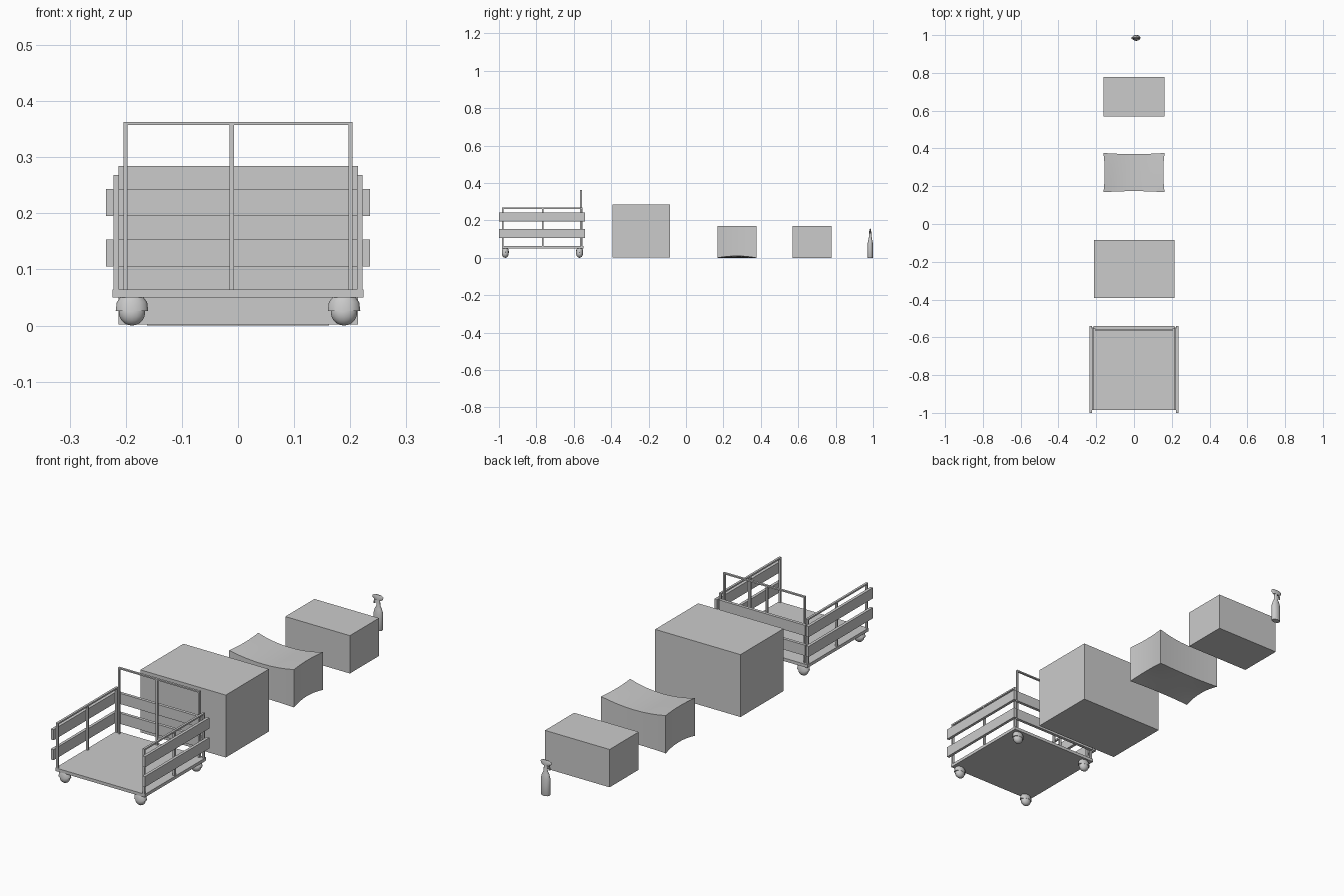
import bpy, bmesh, math

if "Cube" in bpy.data.objects:
    bpy.data.objects.remove(bpy.data.objects["Cube"])


def mesh_object(name, bm, smooth=False):
    bmesh.ops.recalc_face_normals(bm, faces=bm.faces)
    me = bpy.data.meshes.new(name)
    bm.to_mesh(me)
    bm.free()
    ob = bpy.data.objects.new(name, me)
    bpy.context.collection.objects.link(ob)
    if smooth:
        bpy.context.view_layer.objects.active = ob
        ob.select_set(True)
        bpy.ops.object.shade_smooth_by_angle(angle=math.radians(40))
        ob.select_set(False)
    return ob


def box(name, x, y, z):
    """Box from (min, max) ranges."""
    bm = bmesh.new()
    bmesh.ops.create_cube(bm, size=1)
    for v in bm.verts:
        v.co = [r[0] + (c + 0.5) * (r[1] - r[0]) for c, r in zip(v.co, (x, y, z))]
    return mesh_object(name, bm)


def lathe(name, rings, y, n=16):
    """Elliptical loft: rings of (z, centre x, half x, half y), capped."""
    bm = bmesh.new()
    loops = []
    for z, cx, rx, ry in rings:
        loops.append([bm.verts.new((cx + rx * math.cos(a), y + ry * math.sin(a), z))
                      for a in (2 * math.pi * i / n for i in range(n))])
    for a, b in zip(loops, loops[1:]):
        for i in range(n):
            bm.faces.new((a[i], a[(i + 1) % n], b[(i + 1) % n], b[i]))
    bm.faces.new(loops[0])
    bm.faces.new(loops[-1])
    return mesh_object(name, bm, True)


# cart platform
box("cart_platform", (-0.224, 0.224), (-0.984, -0.547), (0.05, 0.064))

board_heights = ((0.105, 0.153), (0.195, 0.243))
for s, side in ((-1, "left"), (1, "right")):
    def sx(a, b):
        return tuple(sorted((s * a, s * b)))
    # side frame posts and top rail
    for i, y in enumerate((-0.98, -0.765, -0.557)):
        box(f"{side}_post_{i}", sx(0.212, 0.222), (y - 0.004, y + 0.004), (0.064, 0.262))
    box(f"{side}_top_rail", sx(0.212, 0.222), (-0.984, -0.553), (0.261, 0.268))
    # side boards
    for i, z in enumerate(board_heights):
        box(f"{side}_board_{i}", sx(0.222, 0.235), (-1.0, -0.54), z)
    # handle uprights
    box(f"handle_post_{side}", sx(0.197, 0.204), (-0.566, -0.556), (0.064, 0.357))
    # ball casters with hoods
    for end, y in (("front", -0.966), ("back", -0.569)):
        bm = bmesh.new()
        bmesh.ops.create_uvsphere(bm, u_segments=16, v_segments=10, radius=0.0235)
        for v in bm.verts:
            v.co.y *= 0.78
            v.co.x += s * 0.189
            v.co.y += y
            v.co.z += 0.0235
        mesh_object(f"caster_ball_{side}_{end}", bm, True)
        lathe(f"caster_hood_{side}_{end}",
              [(0.026, s * 0.189, 0.029, 0.019), (0.042, s * 0.189, 0.027, 0.018),
               (0.051, s * 0.189, 0.020, 0.014)], y, 12)

# handle rail, middle post, back boards
box("handle_rail", (-0.204, 0.204), (-0.566, -0.556), (0.357, 0.363))
box("handle_post_middle", (-0.015, -0.007), (-0.566, -0.556), (0.064, 0.357))
for i, z in enumerate(board_heights):
    box(f"back_board_{i}", (-0.215, 0.215), (-0.555, -0.541), z)

# plain cartons
box("large_carton", (-0.213, 0.214), (-0.393, -0.085), (0.002, 0.284))
box("small_carton", (-0.162, 0.161), (0.569, 0.777), (0.0, 0.171))

# dented carton: gridded cube with bowed faces
bm = bmesh.new()
bmesh.ops.create_cube(bm, size=2)
bmesh.ops.subdivide_edges(bm, edges=bm.edges[:], cuts=7, use_grid_fill=True)
for v in bm.verts:
    x, y, z = v.co
    bu, bv = 1 - x * x, 1 - y * y
    nx = x * (0.162 - 0.007 * bv)
    ny = 0.272 + y * (0.104 - 0.006 * bu)
    top = 0.171 - 0.02 * bu
    bottom = 0.01 * bv * x * x
    v.co = (nx, ny, bottom + (z + 1) / 2 * (top - bottom))
mesh_object("dented_carton", bm, True)

# spray bottle body and trigger head
lathe("bottle_body",
      [(0.0, 0.012, 0.020, 0.014), (0.004, 0.012, 0.022, 0.0155), (0.045, 0.012, 0.021, 0.0155),
       (0.075, 0.012, 0.022, 0.0145), (0.095, 0.012, 0.016, 0.011), (0.108, 0.012, 0.009, 0.008),
       (0.138, 0.012, 0.008, 0.005)], 0.985)
lathe("bottle_head",
      [(0.134, 0.012, 0.016, 0.0055), (0.141, 0.0095, 0.0265, 0.0055),
       (0.150, 0.0095, 0.0275, 0.0045), (0.157, 0.012, 0.017, 0.002)], 0.985)
bm = bmesh.new()
bmesh.ops.create_cube(bm, size=1)
for v in bm.verts:
    v.co = (-0.004 + v.co.x * 0.005 - (v.co.z < 0) * 0.004, 0.985 + v.co.y * 0.006, 0.128 + v.co.z * 0.026)
mesh_object("bottle_trigger", bm)
